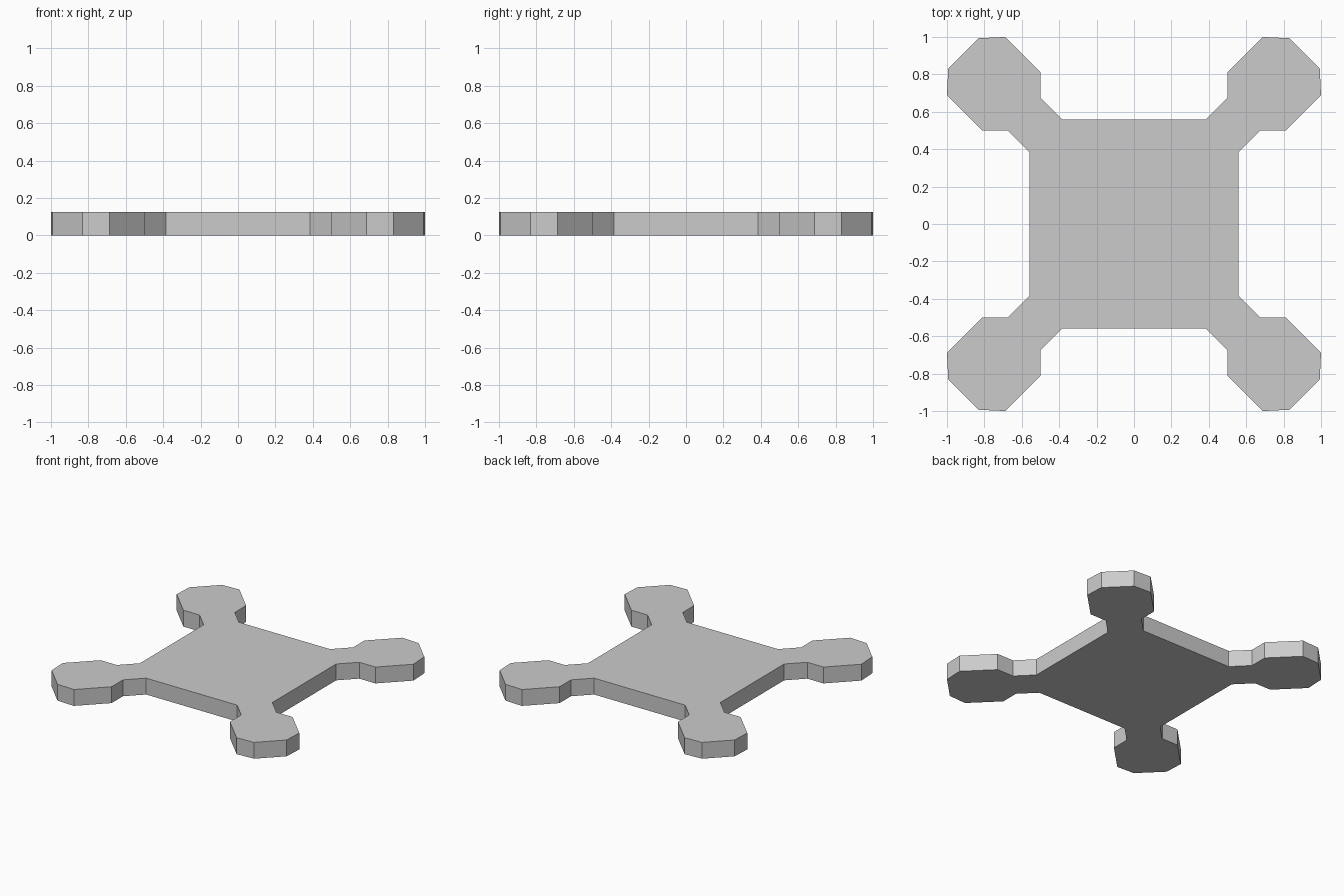
import bpy, bmesh
from mathutils import Matrix, Vector

if "Cube" in bpy.data.objects:
    bpy.data.objects.remove(bpy.data.objects["Cube"])

HEIGHT = 0.125

# Half of one corner arm, from the plate edge to the tip of the pad
half = [(0.56, 0.385), (0.675, 0.5), (0.812, 0.5), (1.0, 0.688), (0.993, 0.831)]

# Mirror across the diagonal for a full arm, then repeat at four corners
arm = half + [(y, x) for x, y in reversed(half)]
outline = []
for i in range(4):
    turn = Matrix.Rotation(i * 1.5707963268, 2)
    outline += [turn @ Vector(p) for p in arm]

# Flat plate with four octagonal corner pads, extruded upward
bm = bmesh.new()
base = bm.faces.new([bm.verts.new((p.x, p.y, 0)) for p in outline])
top = bmesh.ops.extrude_face_region(bm, geom=[base], use_keep_orig=True)
bmesh.ops.translate(bm, vec=(0, 0, HEIGHT),
                    verts=[g for g in top["geom"] if isinstance(g, bmesh.types.BMVert)])
bmesh.ops.recalc_face_normals(bm, faces=bm.faces)

mesh = bpy.data.meshes.new("base_plate")
bm.to_mesh(mesh)
bm.free()
plate = bpy.data.objects.new("base_plate", mesh)
bpy.context.collection.objects.link(plate)
